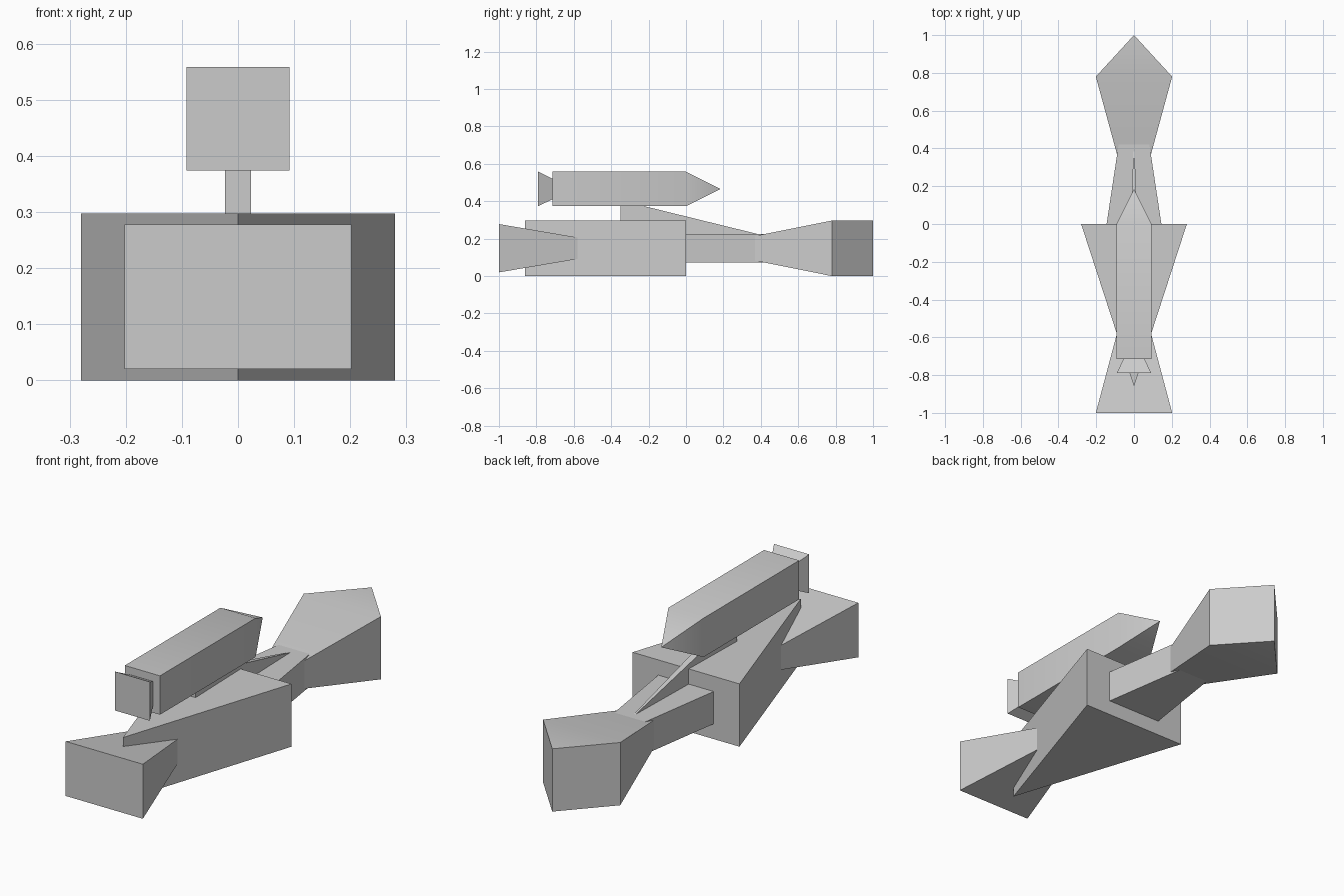
import bpy
import bmesh
import math

if "Cube" in bpy.data.objects:
    bpy.data.objects.remove(bpy.data.objects["Cube"], do_unlink=True)

GREY = (0.6, 0.6, 0.6, 1.0)
hull_grey = bpy.data.materials.new("hull grey")
hull_grey.use_nodes = True
hull_grey.diffuse_color = GREY
hull_grey.node_tree.nodes["Principled BSDF"].inputs["Base Color"].default_value = GREY


def loft(name, sections):
    """Join rectangular sections (y, half width, bottom, top) along y; zero sizes close to an edge or point."""
    bm = bmesh.new()
    rings = []
    for y, w, low, high in sections:
        corners = [(-w, low), (w, low), (w, high), (-w, high)]
        rings.append([bm.verts.new((x, y, z)) for x, z in corners])
    for a, b in zip(rings, rings[1:]):
        for i in range(4):
            j = (i + 1) % 4
            bm.faces.new((a[i], a[j], b[j], b[i]))
    bm.faces.new(rings[0])
    bm.faces.new(rings[-1])
    bmesh.ops.remove_doubles(bm, verts=bm.verts[:], dist=0.0001)
    bmesh.ops.recalc_face_normals(bm, faces=bm.faces[:])
    mesh = bpy.data.meshes.new(name)
    bm.to_mesh(mesh)
    bm.free()
    mesh.materials.append(hull_grey)
    obj = bpy.data.objects.new(name, mesh)
    bpy.context.collection.objects.link(obj)
    bpy.ops.object.select_all(action='DESELECT')
    obj.select_set(True)
    bpy.context.view_layer.objects.active = obj
    bpy.ops.object.shade_smooth_by_angle(angle=math.radians(30))
    return obj


# Main hull: wedge narrowing toward the front
loft("hull_wedge", [(-0.86, 0, 0, 0.297), (0, 0.28, 0, 0.297)])

# Flared front block, tapering to a point inside the hull
loft("front_flare", [(-1.0, 0.202, 0.02, 0.278), (-0.24, 0, 0.149, 0.149)])

# Neck wedge linking the hull to the tail
loft("tail_neck", [(0, 0.145, 0.072, 0.225), (0.96, 0, 0.072, 0.225)])

# Tail block: flares from a point inside the neck, ends in a vertical edge
loft("tail_block", [(0.04, 0, 0.149, 0.149), (0.78, 0.202, 0, 0.297),
                    (1.0, 0, 0, 0.297)])

# Sloping fin that carries the upper pod
loft("support_fin", [(-0.35, 0.023, 0.16, 0.405), (0.55, 0, 0.16, 0.184)])

# Upper pod with a pointed rear
loft("upper_pod", [(-0.715, 0.092, 0.374, 0.558), (0, 0.092, 0.374, 0.558),
                   (0.185, 0, 0.466, 0.466)])

# Flared nozzle at the front of the pod
loft("pod_nozzle", [(-0.79, 0.092, 0.374, 0.558), (-0.6, 0, 0.466, 0.466)])
